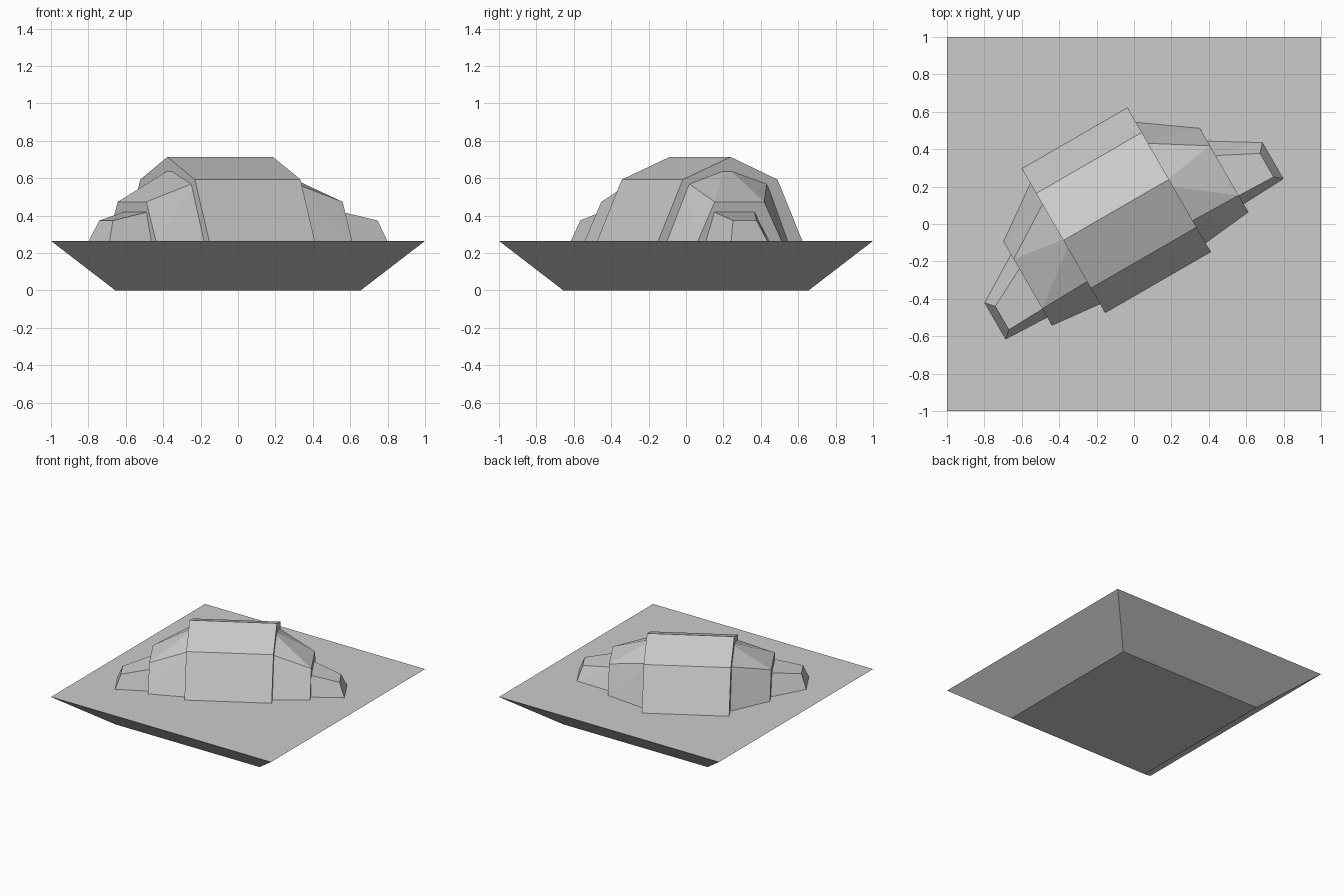
import bpy, bmesh
from math import radians
from mathutils import Matrix

cube = bpy.data.objects.get("Cube")
if cube:
    bpy.data.objects.remove(cube)

stone = bpy.data.materials.new("plain grey")
GREY = (0.6, 0.6, 0.6, 1)
stone.diffuse_color = GREY
stone.use_nodes = True
stone.node_tree.nodes["Principled BSDF"].inputs["Base Color"].default_value = GREY

GROUND = 0.265   # height of the slab top
MIDDLE = -0.045  # centre of the building along its length
TURN = Matrix.Rotation(radians(30), 4, 'Z')


def hull(name, points, matrix=Matrix()):
    """Convex solid around the points, with flat faces merged."""
    bm = bmesh.new()
    for p in points:
        bm.verts.new(p)
    bmesh.ops.convex_hull(bm, input=bm.verts)
    bmesh.ops.dissolve_limit(bm, angle_limit=radians(1), verts=bm.verts, edges=bm.edges)
    bmesh.ops.transform(bm, matrix=matrix, verts=bm.verts)
    bmesh.ops.recalc_face_normals(bm, faces=bm.faces)
    mesh = bpy.data.meshes.new(name)
    bm.to_mesh(mesh)
    bm.free()
    mesh.materials.append(stone)
    obj = bpy.data.objects.new(name, mesh)
    bpy.context.collection.objects.link(obj)


def section(along, profile):
    """Cross-section across the building at a distance from its middle."""
    return [(along, v, z) for v, z in profile]


# Ground slab, tapering downwards
hull("ground_slab", [(sx * r, sy * r, z) for r, z in ((0.655, 0), (1, GROUND))
                     for sx in (-1, 1) for sy in (-1, 1)])

# Central hall with a ridged roof
hall = [(-0.334, GROUND), (-0.182, 0.593), (0.113, 0.714), (0.403, 0.593), (0.556, GROUND)]
hull("central_hall", section(-0.326, hall) + section(0.326, hall),
     TURN @ Matrix.Translation((MIDDLE, 0, 0)))

# Wings and end blocks step down on both sides, each running into its neighbour
wing_inner = [(-0.285, GROUND), (-0.14, 0.588), (0.11, 0.67), (0.371, 0.588), (0.505, GROUND)]
wing_outer = [(-0.25, GROUND), (-0.147, 0.474), (0.159, 0.474), (0.267, GROUND)]
end_inner = [(-0.202, GROUND), (-0.147, 0.431), (0.128, 0.431), (0.222, GROUND)]
end_top = [(-0.155, 0.374), (-0.01, 0.374)]
end_foot = [(-0.19, GROUND), (0.034, GROUND)]

for side, sign in (("right", -1), ("left", 1)):
    place = TURN @ Matrix.Translation((MIDDLE, 0, 0)) @ Matrix.Diagonal((sign, 1, 1, 1))
    hull(side + "_wing", section(0.27, wing_inner) + section(0.606, wing_outer), place)
    hull(side + "_end_block", section(0.55, end_inner) + section(0.817, end_top)
         + section(0.857, end_foot), place)
